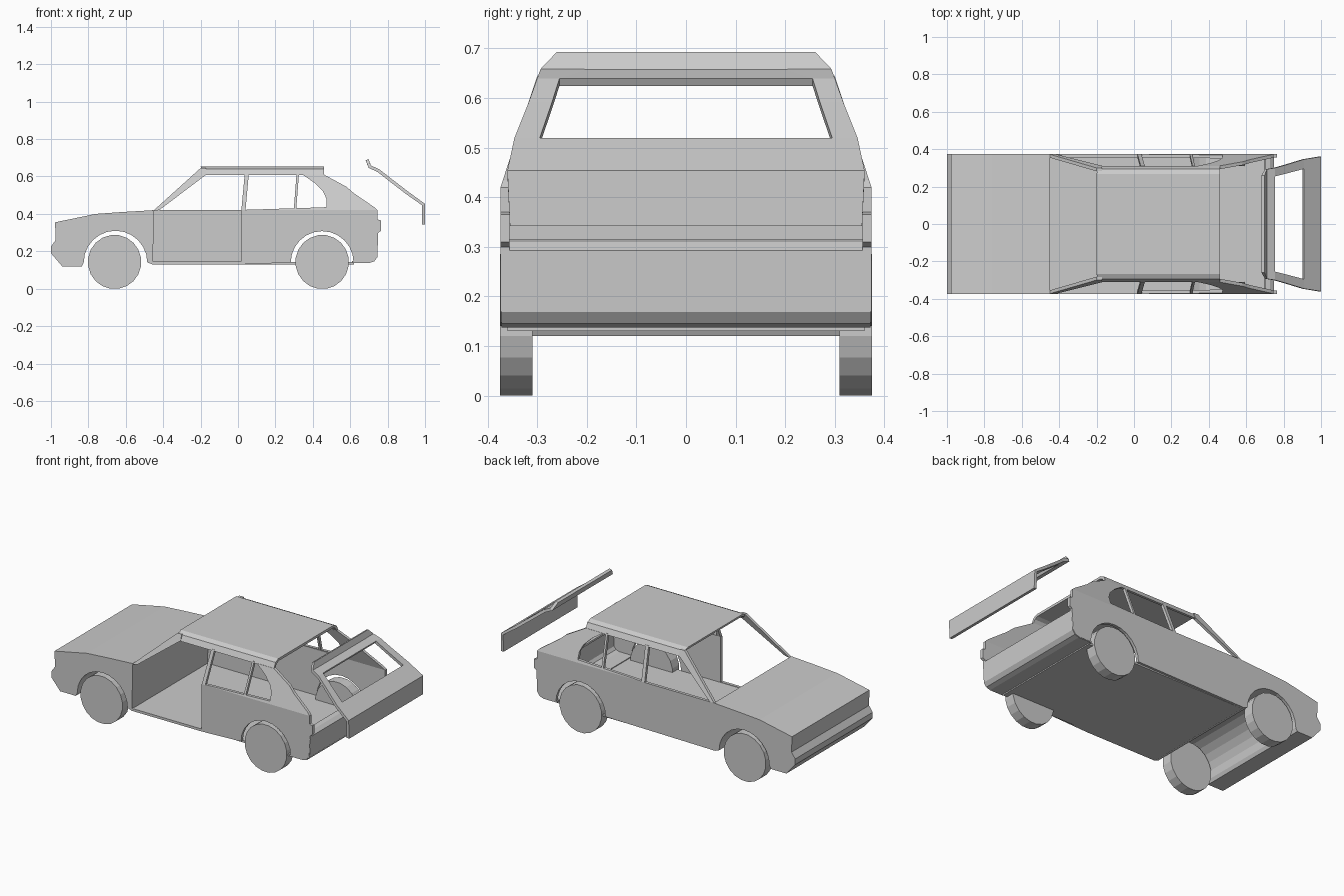
import bpy, bmesh, math

if "Cube" in bpy.data.objects:
    bpy.data.objects.remove(bpy.data.objects["Cube"])

paint = bpy.data.materials.new("light_grey")
paint.diffuse_color = (0.6, 0.6, 0.6, 1)
paint.use_nodes = True
paint.node_tree.nodes["Principled BSDF"].inputs["Base Color"].default_value = paint.diffuse_color


def make(name, verts, faces, thick=0):
    me = bpy.data.meshes.new(name)
    me.from_pydata(verts, [], faces)
    me.materials.append(paint)
    bm = bmesh.new()
    bm.from_mesh(me)
    bmesh.ops.recalc_face_normals(bm, faces=bm.faces)
    bm.to_mesh(me)
    bm.free()
    ob = bpy.data.objects.new(name, me)
    bpy.context.collection.objects.link(ob)
    if thick:
        m = ob.modifiers.new("thickness", 'SOLIDIFY')
        m.thickness = thick
        m.offset = 0
    return ob


def loft(name, a, b):
    """Closed solid between two matching outlines."""
    n = len(a)
    faces = [list(range(n)), list(range(2 * n - 1, n - 1, -1))]
    faces += [[i, (i + 1) % n, n + (i + 1) % n, n + i] for i in range(n)]
    return make(name, a + b, faces)


def across(name, pts, w):
    """Side profile (x, z) extruded over the full width."""
    return loft(name, [(x, -w, z) for x, z in pts], [(x, w, z) for x, z in pts])


def half_width(z):
    return 0.374 if z <= 0.42 else 0.374 - (z - 0.42) * 0.33


def panel(name, pts, s, t=0.018):
    """Side panel following the inward lean of the cabin."""
    return loft(name, [(x, s * half_width(z), z) for x, z in pts],
                [(x, s * (half_width(z) - t), z) for x, z in pts])


def arch(cx, r, start, end, n=12):
    """Wheel arch points from one angle to another, in degrees."""
    out = []
    for i in range(n + 1):
        a = math.radians(start + (end - start) * i / n)
        out.append((cx + r * math.cos(a), 0.14 + r * math.sin(a)))
    return out


# Nose: bonnet, bumper, firewall and full-width wheel tunnel
nose = [(-0.94, 0.12), (-1.0, 0.19), (-1.0, 0.225), (-0.975, 0.26), (-0.978, 0.355),
        (-0.76, 0.4), (-0.62, 0.41), (-0.45, 0.42), (-0.455, 0.13)]
across("front_body", nose + arch(-0.655, 0.17, 0, 180) + [(-0.835, 0.12)], 0.374)

# Floor and rear sheet below the tailgate opening
across("floor", [(-0.46, 0.13), (0.62, 0.13), (0.62, 0.142), (-0.46, 0.142)], 0.36)
rear = [(0.61, 0.142), (0.7, 0.142), (0.725, 0.15), (0.74, 0.17), (0.745, 0.29), (0.725, 0.305), (0.70, 0.31)]
verts = [(x, y, z) for x, z in rear for y in (-0.372, 0.372)]
make("rear_valance", verts, [[2 * i, 2 * i + 1, 2 * i + 3, 2 * i + 2] for i in range(len(rear) - 1)], 0.01)

# Body sides; the front door is missing on the -y side
tail = arch(0.45, 0.168, 180, 0) + [(0.62, 0.14), (0.7, 0.14), (0.725, 0.148), (0.742, 0.17), (0.75, 0.3),
       (0.765, 0.31), (0.765, 0.365), (0.745, 0.37), (0.745, 0.42)]
for s, side in ((-1, "right"), (1, "left")):
    x0 = 0.015 if s < 0 else -0.46
    panel(side + "_lower_side", [(x0, 0.13)] + tail + [(x0, 0.42)], s)
    if s < 0:
        panel("door_sill", [(-0.46, 0.13), (0.02, 0.13), (0.02, 0.145), (-0.46, 0.145)], s)
    # Pillars between the open windows
    panel(side + "_windscreen_pillar", [(-0.455, 0.415), (-0.42, 0.421), (-0.17, 0.61), (-0.17, 0.645), (-0.2, 0.645)], s)
    panel(side + "_middle_pillar", [(0.018, 0.42), (0.04, 0.42), (0.058, 0.615), (0.036, 0.615)], s)
    panel(side + "_window_divider", [(0.298, 0.42), (0.311, 0.42), (0.326, 0.615), (0.313, 0.615)], s)
    panel(side + "_rear_quarter", [(0.311, 0.42), (0.745, 0.42), (0.73, 0.435), (0.62, 0.51), (0.58, 0.545), (0.46, 0.61),
          (0.345, 0.61), (0.36, 0.6), (0.41, 0.565), (0.455, 0.52), (0.473, 0.48), (0.473, 0.436), (0.311, 0.43)], s)
    # Window sill lip on the far belt line
    panel(side + "_belt_lip", [(0.04, 0.42), (0.3, 0.42), (0.3, 0.43), (0.04, 0.422)], s)

# Roof shell with sloping side rails
cs = [(-0.311, 0.607), (-0.295, 0.64), (-0.268, 0.653), (0.268, 0.653), (0.295, 0.64), (0.311, 0.607),
      (0.296, 0.607), (0.283, 0.628), (0.262, 0.638), (-0.262, 0.638), (-0.283, 0.628), (-0.296, 0.607)]
loft("roof", [(-0.2 + (0.653 - z) * 0.3, y, z) for y, z in cs], [(0.46, y, z) for y, z in cs])

# Detached tailgate: rows of (x, z, outer half width, window half width)
rows = [(0.992, 0.342, 0.355, 0), (0.992, 0.45, 0.36, 0), (0.905, 0.512, 0.346, 0.295), (0.81, 0.585, 0.317, 0.27),
        (0.75, 0.632, 0.3, 0.255), (0.705, 0.652, 0.293, 0.2), (0.69, 0.69, 0.26, 0.2)]
verts, faces = [], []
for x, z, o, i in rows:
    verts += [(x, -o, z), (x, -i if i else -0.29, z), (x, i if i else 0.29, z), (x, o, z)]
for r in range(len(rows) - 1):
    for c in range(3):
        if c == 1 and r in (2, 3):
            continue  # window opening
        k = r * 4 + c
        faces.append([k, k + 1, k + 5, k + 4])
make("tailgate", verts, faces, 0.017)

# Wheels
for x, place in ((-0.66, "front"), (0.45, "rear")):
    for s, side in ((-1, "right"), (1, "left")):
        n = 20
        ring = [(x + 0.143 * math.cos(2 * math.pi * (i + .5) / n), 0.143 + 0.143 * math.sin(2 * math.pi * (i + .5) / n) / math.cos(math.pi / n))
                for i in range(n)]
        loft(place + "_" + side + "_wheel", [(a, s * 0.309, b) for a, b in ring], [(a, s * 0.375, b) for a, b in ring])
